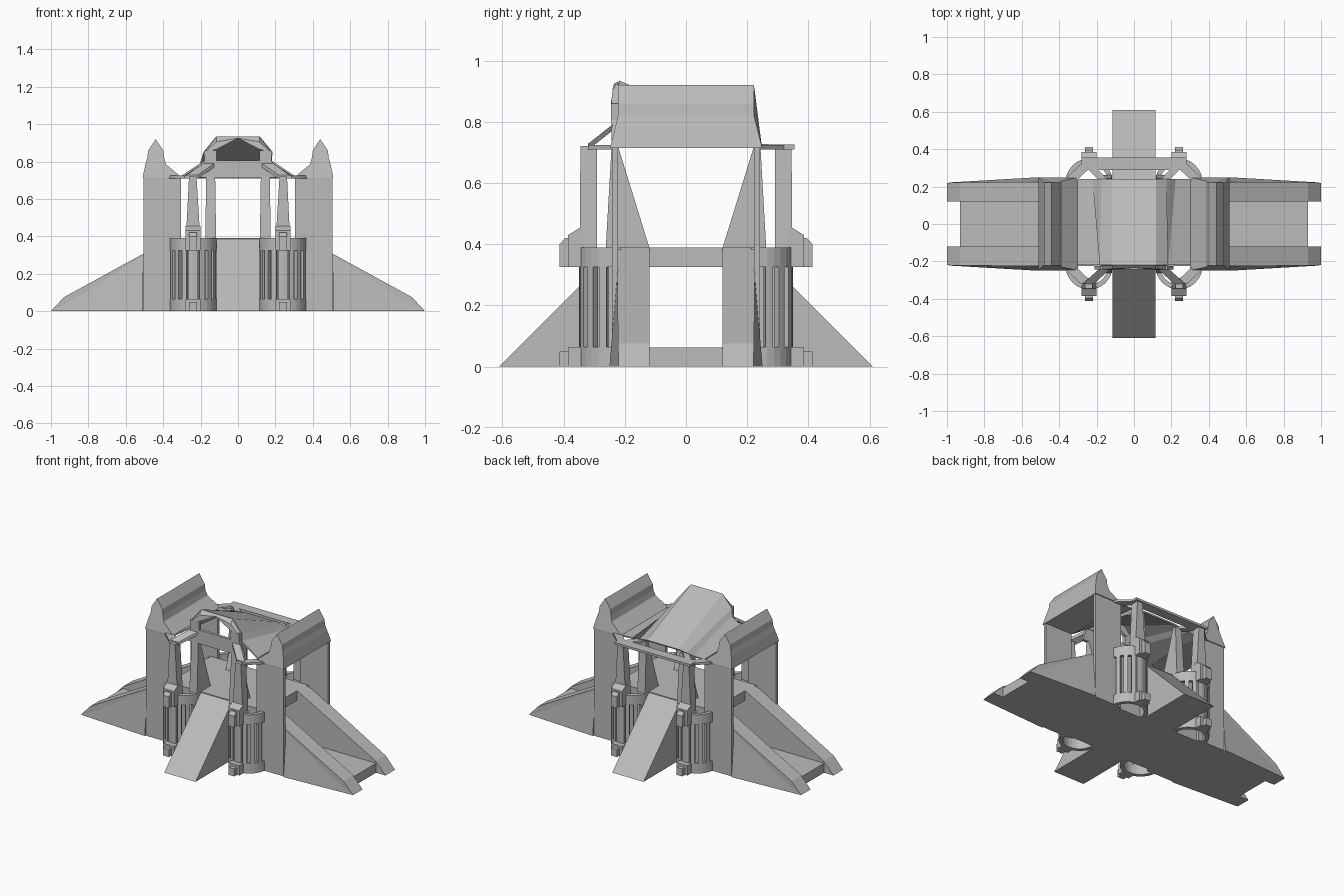
import bpy, bmesh
from math import sin, cos, pi

cube = bpy.data.objects.get("Cube")
if cube:
    bpy.data.objects.remove(cube)

stone = bpy.data.materials.new("plain_grey")
stone.use_nodes = True
grey = (0.5, 0.5, 0.5, 1)
stone.diffuse_color = grey
stone.node_tree.nodes["Principled BSDF"].inputs["Base Color"].default_value = grey


def finish(name, bm, mirror):
    bmesh.ops.recalc_face_normals(bm, faces=bm.faces)
    mesh = bpy.data.meshes.new(name)
    bm.to_mesh(mesh)
    bm.free()
    mesh.materials.append(stone)
    ob = bpy.data.objects.new(name, mesh)
    bpy.context.collection.objects.link(ob)
    if mirror:
        mod = ob.modifiers.new("Mirror", 'MIRROR')
        mod.use_axis = ("x" in mirror, "y" in mirror, False)
        mod.use_mirror_merge = False
    return ob


def loft(name, rings, mirror="", caps=True, closed=True):
    """Skin a list of matching point rings."""
    bm = bmesh.new()
    vs = [[bm.verts.new(p) for p in r] for r in rings]
    n = len(rings[0])
    for a, b in zip(vs, vs[1:]):
        for i in range(n if closed else n - 1):
            j = (i + 1) % n
            bm.faces.new((a[i], a[j], b[j], b[i]))
    if caps:
        bm.faces.new(vs[0][::-1])
        bm.faces.new(vs[-1])
    return finish(name, bm, mirror)


def prism_y(name, pts, y0, y1, mirror=""):
    return loft(name, [[(x, y, z) for x, z in pts] for y in (y0, y1)], mirror)


def prism_x(name, pts, x0, x1, mirror=""):
    return loft(name, [[(x, y, z) for y, z in pts] for x in (x0, x1)], mirror)


def rect(x0, x1, y0, y1, z):
    return [(x0, y0, z), (x1, y0, z), (x1, y1, z), (x0, y1, z)]


def block(name, x0, x1, y0, y1, z0, z1, mirror=""):
    return loft(name, [rect(x0, x1, y0, y1, z0), rect(x0, x1, y0, y1, z1)], mirror)


def strut(name, p, q, w, h, mirror="", axis="x"):
    """Flat bar between two points, its width along one axis."""
    def ring(c):
        dx, dy = (w / 2, 0) if axis == "x" else (0, w / 2)
        return [(c[0] + a * dx, c[1] + a * dy, c[2] + b * h / 2)
                for a, b in ((-1, -1), (1, -1), (1, 1), (-1, 1))]
    return loft(name, [ring(p), ring(q)], mirror)


# Long side walls of the tunnel, with a slight outward flare at the towers
wall = [(1, 0), (0.93, 0.075), (0.51, 0.305), (0.35, 0.39), (0, 0.39), (0, 0)]
flare = [0.22, 0.222, 0.225, 0.225, 0.225, 0.225]
loft("side_ramp_wall", [[(x, 0.12, z) for x, z in wall],
                        [(x, f, z) for (x, z), f in zip(wall, flare)]], "xy")
loft("wall_skirt", [[(0.51, 0.2, 0), (0.51, 0.25, 0), (0.51, 0.225, 0.29)],
                    [(0.99, 0.2, 0), (0.99, 0.222, 0), (0.99, 0.22, 0.005)]], "xy")

# Tunnel floor, bridge deck and steep end ramps
block("tunnel_floor", -0.93, 0.93, -0.12, 0.12, 0, 0.063)
block("bridge_deck", -0.35, 0.35, -0.12, 0.12, 0.325, 0.39)
prism_x("end_ramp", [(0.61, 0), (0.22, 0.39), (0.22, 0)], -0.115, 0.115, "y")

# Tower plates and ridged tower roofs
block("tower_plate", 0.305, 0.505, 0.222, 0.242, 0, 0.72, "xy")
roof = [(0.3, 0.715), (0.385, 0.785), (0.395, 0.82), (0.4, 0.86), (0.44, 0.92),
        (0.48, 0.86), (0.485, 0.82), (0.495, 0.785), (0.51, 0.715)]


def eave(z):
    return 0.222 + max(0, 0.82 - z) * 0.25


loft("tower_roof", [[(x, s * eave(z), z) for x, z in roof] for s in (-1, 1)], "x")


# Round slotted cages
CX, CY, R, RI = 0.24, 0.225, 0.125, 0.1


def arc(name, a0, a1, z0, z1, steps):
    rings = []
    for k in range(steps + 1):
        a = a0 + (a1 - a0) * k / steps
        c, s = cos(a), sin(a)
        rings.append([(CX + r * c, CY + r * s, z)
                      for r, z in ((RI, z0), (R, z0), (R, z1), (RI, z1))])
    return loft(name, rings, "xy")


arc("cage_bottom_band", -0.1, pi + 0.1, 0, 0.065, 16)
arc("cage_top_band", -0.1, pi + 0.1, 0.325, 0.39, 16)
BARS = 9
for k in range(BARS):
    mid = pi * k / (BARS - 1)
    half = 0.21 if k == BARS // 2 else 0.105
    arc("cage_bar", mid - half, mid + half, 0.065, 0.325, 2)

# Lugs on the cages
block("lower_lug", 0.2, 0.28, 0.34, 0.385, 0, 0.065, "xy")
block("lower_lug_tip", 0.218, 0.262, 0.385, 0.413, 0, 0.05, "xy")
prism_x("upper_lug", [(0.33, 0.325), (0.385, 0.325), (0.385, 0.43), (0.345, 0.455),
                      (0.33, 0.455)], 0.2, 0.28, "xy")
prism_x("upper_lug_tip", [(0.385, 0.325), (0.413, 0.325), (0.413, 0.4),
                          (0.395, 0.42), (0.385, 0.42)], 0.218, 0.262, "xy")

# Tapered pillars
loft("outer_pillar", [rect(0.2, 0.28, 0.29, 0.347, 0.36),
                      rect(0.222, 0.262, 0.29, 0.345, 0.72)], "xy")
loft("inner_pillar", [rect(0.117, 0.175, 0.12, 0.262, 0.39),
                      rect(0.122, 0.17, 0.222, 0.243, 0.72)], "xy")

# Thin rails joining pillars and towers
block("rear_rail", -0.28, 0.28, 0.29, 0.355, 0.71, 0.725)
strut("tower_rail", (0.25, 0.32, 0.717), (0.34, 0.235, 0.717), 0.07, 0.014, "xy")
strut("front_brace", (0.15, -0.235, 0.785), (0.245, -0.32, 0.718), 0.06, 0.02, "x")
strut("rear_brace", (0.15, 0.22, 0.722), (0.245, 0.32, 0.717), 0.05, 0.014, "x")

# Central canopy, low at the back and rising to a hood at the front
half_front = [(0.3, 0.72), (0.18, 0.8), (0.18, 0.85), (0.115, 0.93)]
half_back = [(0.3, 0.718), (0.22, 0.722), (0.17, 0.728), (0.115, 0.735)]


def whole(half, y):
    pts = half + [(-x, z) for x, z in half[::-1]]
    return [(x, y, z) for x, z in pts]


canopy = loft("canopy", [whole(half_front, -0.22), whole(half_back, 0.24)],
              caps=False, closed=False)
shell = canopy.modifiers.new("Solidify", 'SOLIDIFY')
shell.thickness = 0.01
shell.offset = 0

# Hood front: sloping brow, cheeks and lower fascia around the open mouth
loft("hood_brow", [[(0, -0.222, 0.93), (0.115, -0.222, 0.93), (0.18, -0.222, 0.85),
                    (0.115, -0.222, 0.865)],
                   [(0, -0.235, 0.925), (0.115, -0.24, 0.905), (0.175, -0.245, 0.85),
                    (0.115, -0.245, 0.865)]], "x")
block("hood_cheek", 0.115, 0.18, -0.245, -0.222, 0.8, 0.86, "x")
prism_y("front_fascia", [(-0.21, 0.715), (0.21, 0.715), (0.18, 0.805), (-0.18, 0.805)],
        -0.243, -0.225)
